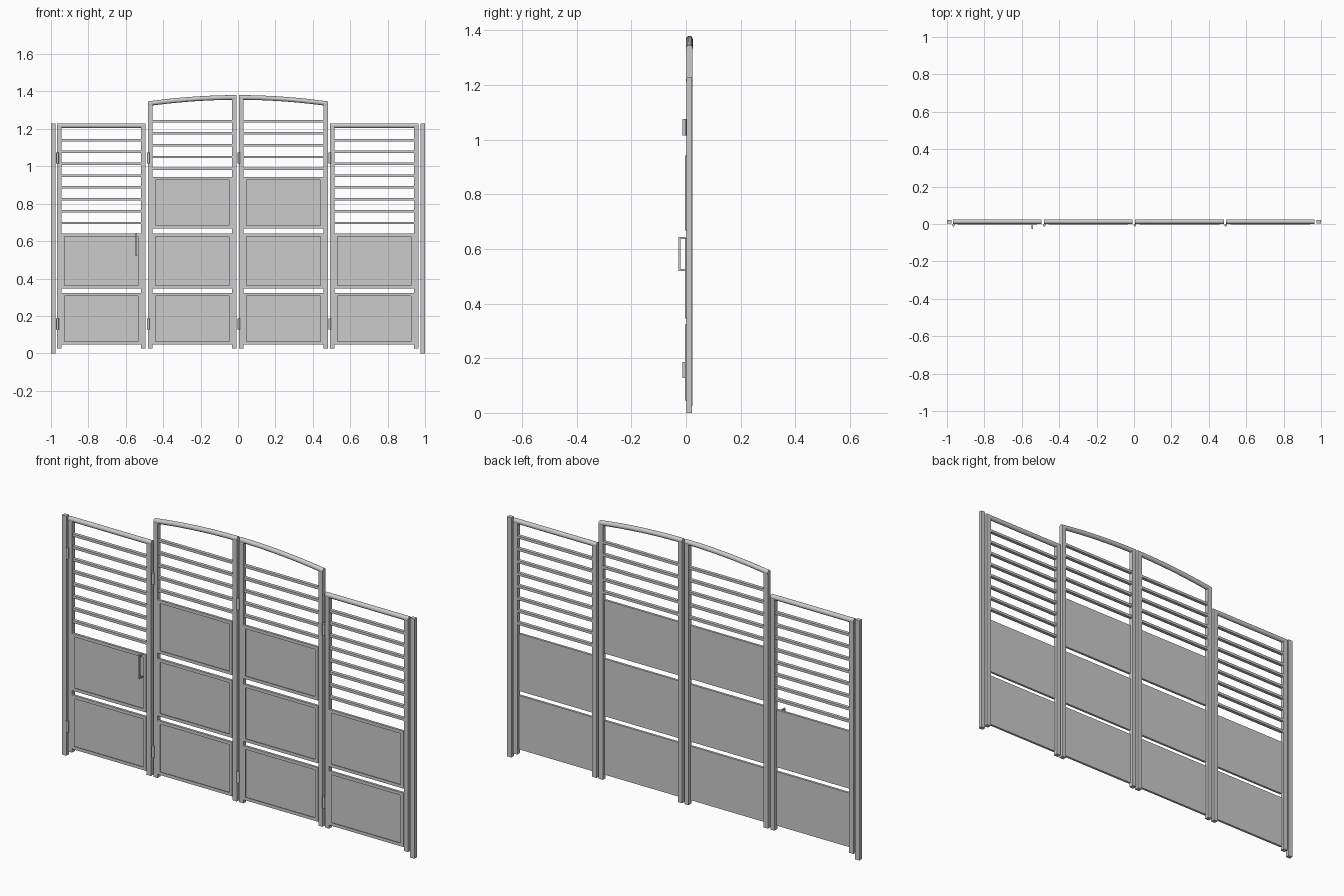
import bpy, bmesh, math
from mathutils import Vector

if "Cube" in bpy.data.objects:
    bpy.data.objects.remove(bpy.data.objects["Cube"])

YC = 0.0125          # centre depth of the framework


def finish(name, bm):
    bmesh.ops.recalc_face_normals(bm, faces=bm.faces)
    me = bpy.data.meshes.new(name)
    bm.to_mesh(me)
    bm.free()
    ob = bpy.data.objects.new(name, me)
    bpy.context.collection.objects.link(ob)
    return ob


def add_box(bm, x0, x1, y0, y1, z0, z1):
    vs = bmesh.ops.create_cube(bm, size=1)["verts"]
    for v in vs:
        v.co = Vector((x0 + (v.co.x + .5) * (x1 - x0),
                       y0 + (v.co.y + .5) * (y1 - y0),
                       z0 + (v.co.z + .5) * (z1 - z0)))


def box(name, *d):
    bm = bmesh.new()
    add_box(bm, *d)
    return finish(name, bm)


def rail_tube(name, pts, r, n=16):
    # round tube in the x-z plane, with vertical cut ends
    bm = bmesh.new()
    rings = [[bm.verts.new((x, YC + r * math.cos(2 * math.pi * i / n),
                            z + r * math.sin(2 * math.pi * i / n)))
              for i in range(n)] for x, z in pts]
    for a, b in zip(rings, rings[1:]):
        for i in range(n):
            j = (i + 1) % n
            f = bm.faces.new((a[i], a[j], b[j], b[i]))
            f.smooth = True
    caps = [bm.faces.new(rings[0]), bm.faces.new(rings[-1])]
    for c in caps:
        for e in c.edges:
            e.smooth = False
    return finish(name, bm)


def tray_panel(name, x0, x1, z0, z1, front=-0.003, back=0.009, t=0.0025, lip=0.016):
    # folded sheet: flat back, four side flanges, mitred return lip in front
    bm = bmesh.new()

    def loop(i, y):
        return [bm.verts.new(p) for p in ((x0 + i, y, z0 + i), (x1 - i, y, z0 + i),
                                          (x1 - i, y, z1 - i), (x0 + i, y, z1 - i))]
    loops = [loop(0, back), loop(0, front), loop(lip, front), loop(lip, front + t),
             loop(t, front + t), loop(t, back - t)]
    for a, b in zip(loops, loops[1:]):
        for i in range(4):
            j = (i + 1) % 4
            bm.faces.new((a[i], a[j], b[j], b[i]))
    bm.faces.new(loops[0])
    bm.faces.new(loops[-1])
    return finish(name, bm)


def leaf(tag, x0, x1, top, slats, panels):
    w = 0.024
    # square stiles
    for side, a in (("left", x0), ("right", x1 - w)):
        box(f"{tag}_{side}_stile", a, a + w, 0.001, 0.0235, 0.025, top(a + w / 2))
    # top tube
    pts = [(x0 + (x1 - x0) * i / 16, top(x0 + (x1 - x0) * i / 16)) for i in range(17)]
    rail_tube(f"{tag}_top_rail", pts, 0.0125)
    # horizontal slats
    bm = bmesh.new()
    for z in slats:
        add_box(bm, x0 + w, x1 - w, 0.004, 0.021, z - 0.0065, z + 0.0065)
    finish(f"{tag}_slats", bm)
    # infill panels
    for i, (z0, z1) in enumerate(panels):
        tray_panel(f"{tag}_panel_{i + 1}", x0 + w, x1 - w, z0, z1)


# the four leaves
low_panels = [(0.046, 0.323), (0.346, 0.64)]
tall_panels = low_panels + [(0.668, 0.942)]
side_slats = [0.697 + 0.0633 * i for i in range(8)]
mid_slats = [0.986 + 0.0637 * i for i in range(5)]


def flat(x):
    return 1.217


def arch(x):
    return 1.368 - 0.145 * x * x


leaf("outer_left", -0.967, -0.495, flat, side_slats, low_panels)
leaf("inner_left", -0.481, -0.007, arch, mid_slats, tall_panels)
leaf("inner_right", 0.006, 0.480, arch, mid_slats, tall_panels)
leaf("outer_right", 0.492, 0.965, flat, side_slats, low_panels)

# wall posts
for side, x in (("left", -1.0), ("right", 0.976)):
    box(f"{side}_wall_post", x, x + 0.024, 0.002, 0.022, 0, 1.23)

# hinge knuckles
for x in (-0.965, -0.479, 0.005, 0.491):
    for z in (0.157, 1.045):
        bm = bmesh.new()
        bmesh.ops.create_cone(bm, cap_ends=True, segments=12, radius1=0.007,
                              radius2=0.007, depth=0.06)
        bmesh.ops.translate(bm, verts=bm.verts, vec=(x, -0.006, z))
        ob = finish("hinge", bm)
        for p in ob.data.polygons:
            p.use_smooth = len(p.vertices) == 4
        for e in ob.data.edges:
            a, b = (ob.data.vertices[i].co.z for i in e.vertices)
            e.use_edge_sharp = abs(a - b) < 1e-4

# pull handle
bm = bmesh.new()
add_box(bm, -0.547, -0.539, -0.027, -0.020, 0.52, 0.643)
add_box(bm, -0.547, -0.539, -0.020, -0.002, 0.52, 0.527)
add_box(bm, -0.547, -0.539, -0.020, -0.002, 0.636, 0.643)
finish("pull_handle", bm)
